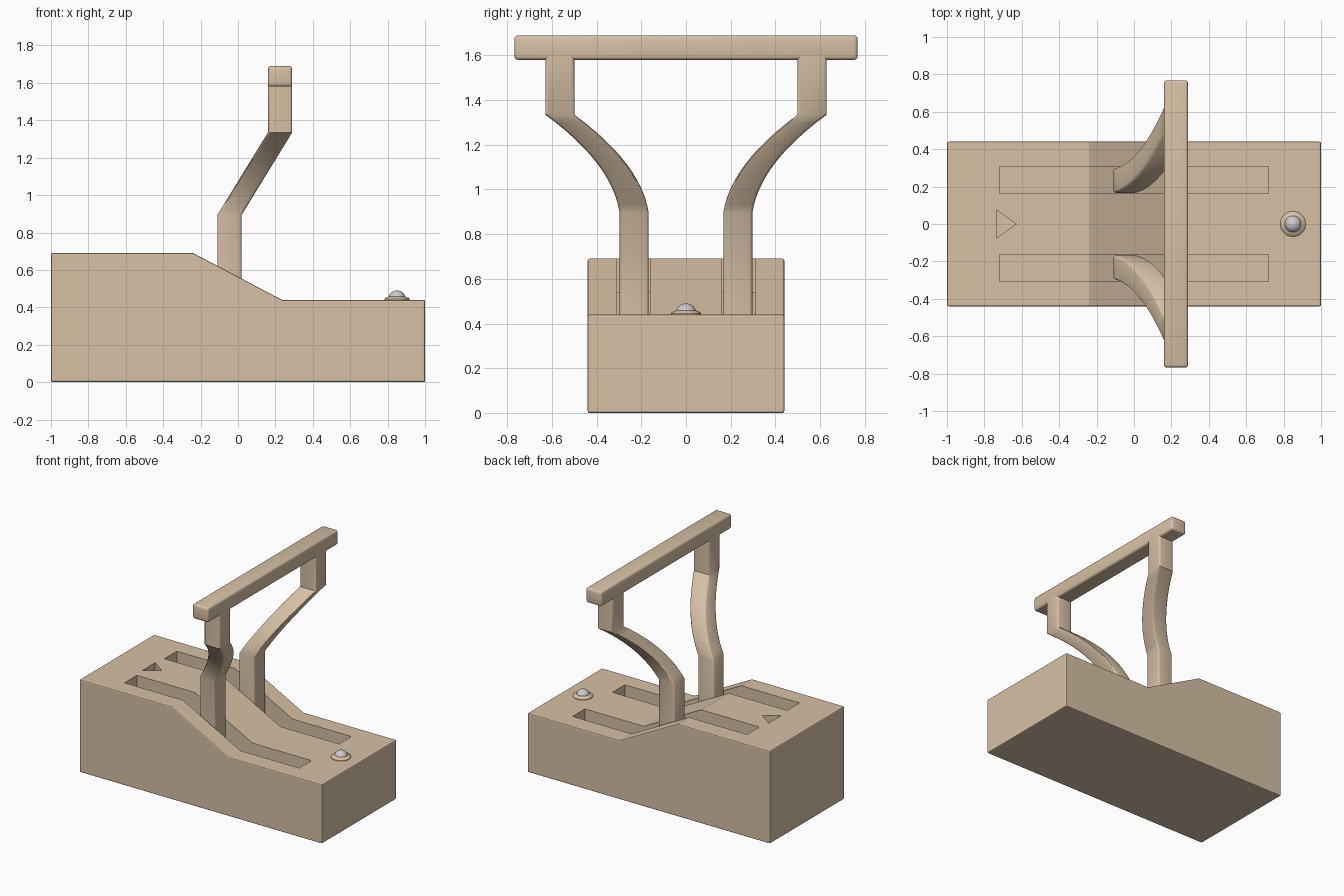
import bpy, bmesh, math

if "Cube" in bpy.data.objects:
    bpy.data.objects.remove(bpy.data.objects["Cube"])

tan = bpy.data.materials.new("tan_body")
tan.diffuse_color = (0.68, 0.53, 0.38, 1)
tan.use_nodes = True
tan.node_tree.nodes["Principled BSDF"].inputs["Base Color"].default_value = tan.diffuse_color


def make_object(name, bm, mat=tan):
    bmesh.ops.recalc_face_normals(bm, faces=bm.faces)
    me = bpy.data.meshes.new(name)
    bm.to_mesh(me)
    bm.free()
    ob = bpy.data.objects.new(name, me)
    bpy.context.collection.objects.link(ob)
    if mat:
        me.materials.append(mat)
    return ob


def loft(name, rings, mat=tan):
    """Skin closed rings of equal length and cap both ends."""
    bm = bmesh.new()
    vs = [[bm.verts.new(p) for p in r] for r in rings]
    n = len(vs[0])
    for a, b in zip(vs, vs[1:]):
        for i in range(n):
            j = (i + 1) % n
            bm.faces.new((a[i], a[j], b[j], b[i]))
    bm.faces.new(vs[0])
    bm.faces.new(vs[-1])
    return make_object(name, bm, mat)


def prism_y(name, profile, y0, y1):
    return loft(name, [[(x, y, z) for x, z in profile] for y in (y0, y1)])


def activate(ob):
    bpy.ops.object.select_all(action='DESELECT')
    ob.select_set(True)
    bpy.context.view_layer.objects.active = ob


def smooth(ob):
    activate(ob)
    bpy.ops.object.shade_smooth_by_angle(angle=math.radians(35))


def bevel(ob, width, segments):
    m = ob.modifiers.new("bevel", 'BEVEL')
    m.width, m.segments = width, segments
    m.limit_method = 'ANGLE'
    m.angle_limit = math.radians(40)
    activate(ob)
    bpy.ops.object.modifier_apply(modifier=m.name)


def cut(ob, cutter):
    cutter.hide_render = True
    m = ob.modifiers.new("cut", 'BOOLEAN')
    m.operation, m.solver, m.object = 'DIFFERENCE', 'EXACT', cutter
    activate(ob)
    bpy.ops.object.modifier_apply(modifier=m.name)
    bpy.data.objects.remove(cutter)


# Stepped base block
base = prism_y("base", [(-1, 0), (1, 0), (1, 0.44), (0.235, 0.44),
                        (-0.24, 0.69), (-1, 0.69)], -0.44, 0.44)
bevel(base, 0.008, 2)

# Two long slots whose floors follow the step
d = 0.15
slot = [(-0.72, 0.69 - d), (-0.24, 0.69 - d), (0.235, 0.44 - d),
        (0.72, 0.44 - d), (0.72, 1), (-0.72, 1)]
for s in (-1, 1):
    cut(base, prism_y("slot_cutter", slot, s * 0.162, s * 0.308))

# Triangular arrow recess
arrow = [(-0.735, -0.075), (-0.63, 0), (-0.735, 0.075)]
cut(base, loft("arrow_cutter", [[(x, y, z) for x, y in arrow] for z in (0.64, 0.8)]))


# Levers: rounded square section following a bent path
def section(cx, cy, z, h=0.065, r=0.014):
    pts = []
    for k, (sx, sy) in enumerate([(1, 1), (-1, 1), (-1, -1), (1, -1)]):
        for i in range(4):
            a = math.radians(90 * k + 30 * i)
            pts.append((cx + sx * (h - r) + r * math.cos(a),
                        cy + sy * (h - r) + r * math.sin(a), z))
    return pts


path = [(-0.045, 0.232, 0.4)]
for i in range(13):
    t = i / 12
    path.append((-0.045 + 0.27 * t, 0.232 + 0.065 * t + 0.268 * t * t, 0.895 + 0.44 * t))
path.append((0.225, 0.565, 1.6))
for s, side in ((-1, "front"), (1, "back")):
    smooth(loft(side + "_lever", [section(x, s * y, z) for x, y, z in path]))

# Cross handle
handle = prism_y("cross_handle", [(0.16, 1.58), (0.29, 1.58), (0.29, 1.69), (0.16, 1.69)],
                 -0.768, 0.768)
bevel(handle, 0.016, 3)
smooth(handle)


# Indicator lamp: turned collar and dome
def turned(name, profile, mat, n=32):
    ob = loft(name, [[(0.85 + r * math.cos(2 * math.pi * i / n),
                       r * math.sin(2 * math.pi * i / n), z) for i in range(n)]
                     for r, z in profile], mat)
    smooth(ob)


turned("lamp_collar", [(0.068, 0.43), (0.068, 0.444), (0.062, 0.451), (0.044, 0.458),
                       (0.04, 0.455)], tan)
turned("lamp_dome", [(0.045 * math.cos(a), 0.45 + 0.04 * math.sin(a))
                     for a in [math.radians(11 * i) for i in range(9)]], None)
